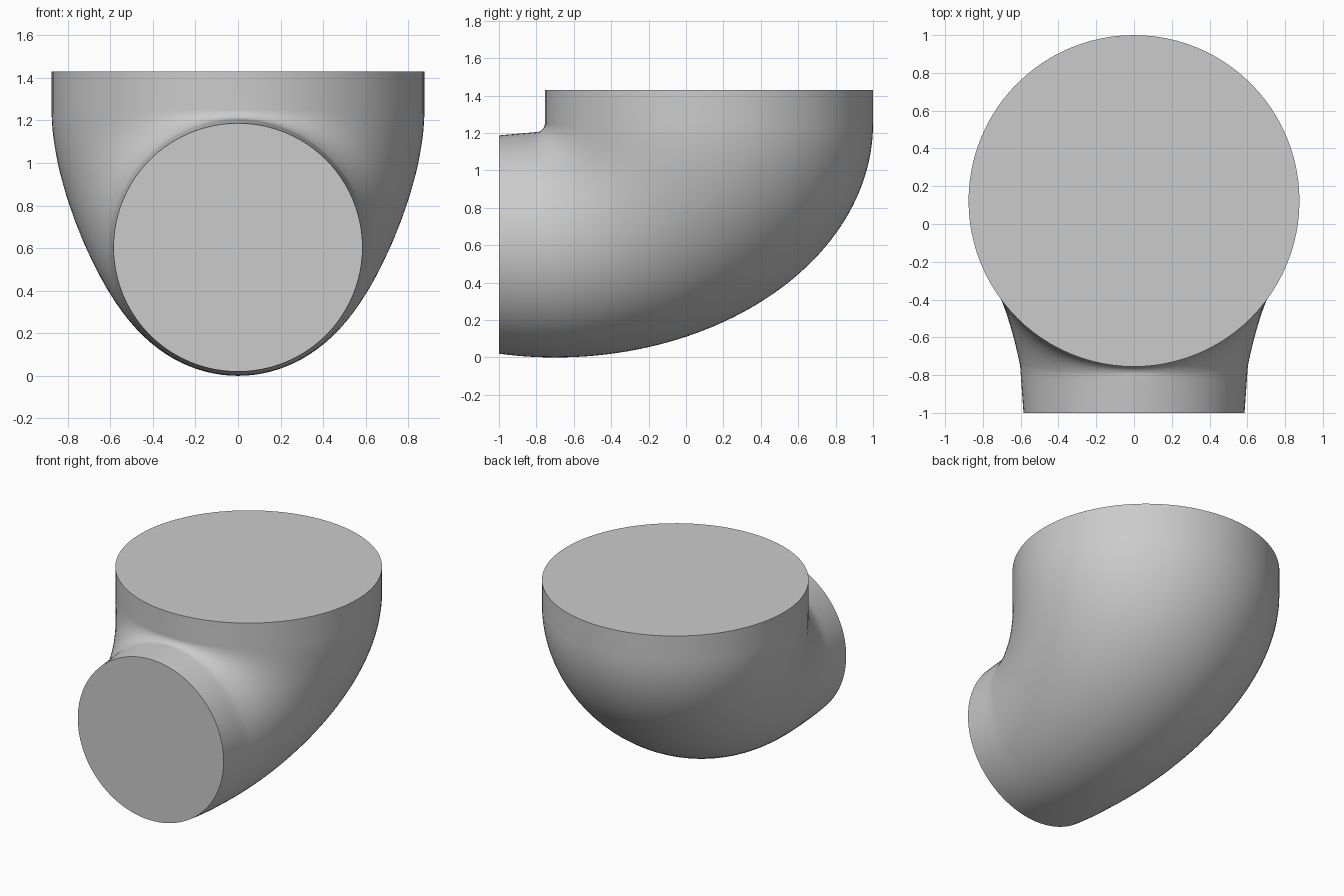
import bpy, bmesh, math
from mathutils import Vector

if "Cube" in bpy.data.objects:
    bpy.data.objects.remove(bpy.data.objects["Cube"])

SEG = 96      # points around each section
BEND = 48     # sections through the bend

# Sections of the duct: (outer y, outer z, inner y, inner z, half width)
sections = []
for i in range(5):                       # short inlet, very slightly flared
    s = i / 5
    sections.append((-1 + 0.3 * s, 0.02 * (1 - s) ** 2,
                     -1 + 0.2 * s, 1.187 + 0.018 * s, 0.585 + 0.018 * s))
for i in range(BEND + 1):                # bend fanning around the tight inner fillet
    u = i / BEND
    a = u * math.pi / 2
    r = 0.045
    width = 0.603 + 0.273 * (u + u * u - u ** 3)
    sections.append((-0.7 + 1.7 * math.sin(a), 1.25 * (1 - math.cos(a)),
                     -0.8 + r * math.sin(a), 1.25 - r * math.cos(a), width))
sections.append((1.0, 1.43, -0.755, 1.43, 0.876))   # straight round collar

# Loft the sections and cap both ends
bm = bmesh.new()
rings = []
for oy, oz, iy, iz, w in sections:
    outer, inner = Vector((0, oy, oz)), Vector((0, iy, iz))
    mid, half = (outer + inner) / 2, (inner - outer) / 2
    ring = []
    for k in range(SEG):
        t = 2 * math.pi * k / SEG
        ring.append(bm.verts.new(mid + half * math.sin(t) + Vector((w * math.cos(t), 0, 0))))
    rings.append(ring)
for a, b in zip(rings, rings[1:]):
    for k in range(SEG):
        n = (k + 1) % SEG
        bm.faces.new((a[k], a[n], b[n], b[k]))
bm.faces.new(rings[0])
bm.faces.new(rings[-1])
bmesh.ops.recalc_face_normals(bm, faces=bm.faces[:])

mesh = bpy.data.meshes.new("elbow_duct")
bm.to_mesh(mesh)
bm.free()
duct = bpy.data.objects.new("elbow_duct", mesh)
bpy.context.collection.objects.link(duct)

# Plain grey colour
grey = bpy.data.materials.new("light grey")
grey.diffuse_color = (0.6, 0.6, 0.6, 1)
grey.use_nodes = True
grey.node_tree.nodes["Principled BSDF"].inputs["Base Color"].default_value = grey.diffuse_color
mesh.materials.append(grey)

# Smooth wall, sharp end caps
bpy.context.view_layer.objects.active = duct
duct.select_set(True)
bpy.ops.object.shade_smooth_by_angle(angle=math.radians(40))
